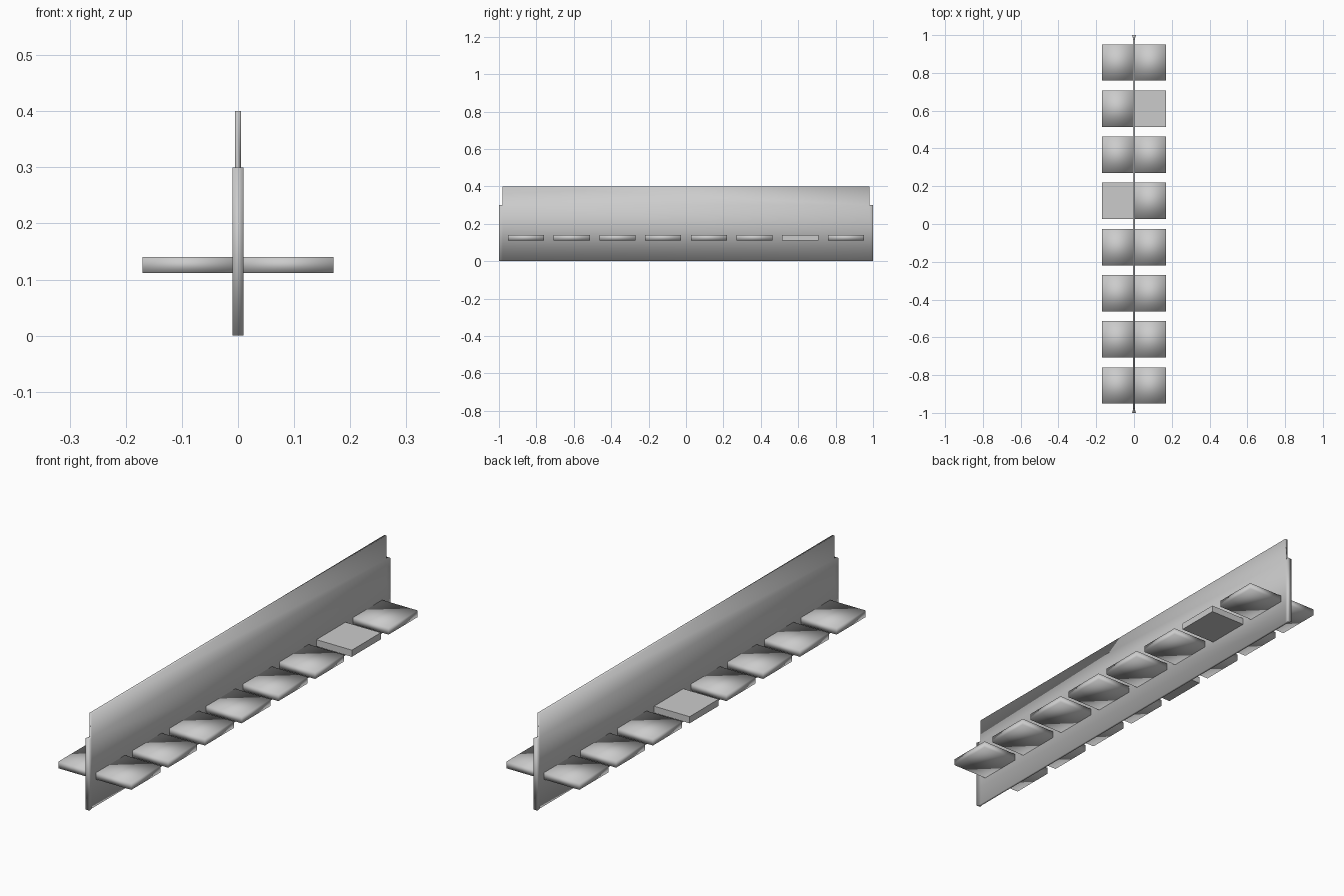
import bpy, bmesh

if "Cube" in bpy.data.objects:
    bpy.data.objects.remove(bpy.data.objects["Cube"])


def make_object(name, bm, smooth=True):
    bmesh.ops.recalc_face_normals(bm, faces=bm.faces)
    for f in bm.faces:
        f.smooth = smooth
    mesh = bpy.data.meshes.new(name)
    bm.to_mesh(mesh)
    bm.free()
    obj = bpy.data.objects.new(name, mesh)
    bpy.context.collection.objects.link(obj)
    return obj


def box(name, lo, hi, smooth=True):
    bm = bmesh.new()
    bmesh.ops.create_cube(bm, size=1)
    for v in bm.verts:
        v.co = [(a + b) / 2 + c * (b - a) for a, b, c in zip(lo, hi, v.co)]
    return make_object(name, bm, smooth)


# upright divider: thin sheet whose lower ends flare out to twice the thickness
THIN, THICK = 0.005, 0.01
SHEET_Y, END_Y, END_Z, TOP_Z = 0.98, 1.0, 0.3, 0.4
bm = bmesh.new()
bmesh.ops.create_cube(bm, size=1)
for v in bm.verts:
    v.co = (v.co.x * 2 * THIN, v.co.y * 2 * SHEET_Y, (v.co.z + 0.5) * TOP_Z)
bmesh.ops.bisect_plane(bm, geom=bm.verts[:] + bm.edges[:] + bm.faces[:],
                       plane_co=(0, 0, END_Z), plane_no=(0, 0, 1))
bm.normal_update()
ends = [f for f in bm.faces
        if abs(f.normal.y) > 0.9 and f.calc_center_median().z < END_Z]
for f in bmesh.ops.extrude_discrete_faces(bm, faces=ends)["faces"]:
    side = 1 if f.calc_center_median().y > 0 else -1
    for v in f.verts:
        v.co.x *= THICK / THIN
        v.co.y = side * END_Y
# close the tops, sides and undersides of the flared ends
bmesh.ops.delete(bm, geom=[f for f in bm.faces if abs(f.normal.y) > 0.9
                           and abs(f.calc_center_median().y) < SHEET_Y + 0.001
                           and f.calc_center_median().z < END_Z],
                 context="FACES_ONLY")
bmesh.ops.remove_doubles(bm, verts=bm.verts, dist=1e-5)
make_object("divider_wall", bm)

# rows of flat shelf plates on both sides
COUNT, PITCH, HALF = 8, 0.2443, 0.0965
for side, label in ((-1, "left"), (1, "right")):
    for i in range(COUNT):
        y = (i - (COUNT - 1) / 2) * PITCH
        flat = (label, i) in (("left", 4), ("right", 6))
        x0, x1 = sorted((side * 0.004, side * 0.17))
        box(f"{label}_plate_{i + 1}", (x0, y - HALF, 0.112),
            (x1, y + HALF, 0.14), smooth=not flat)
